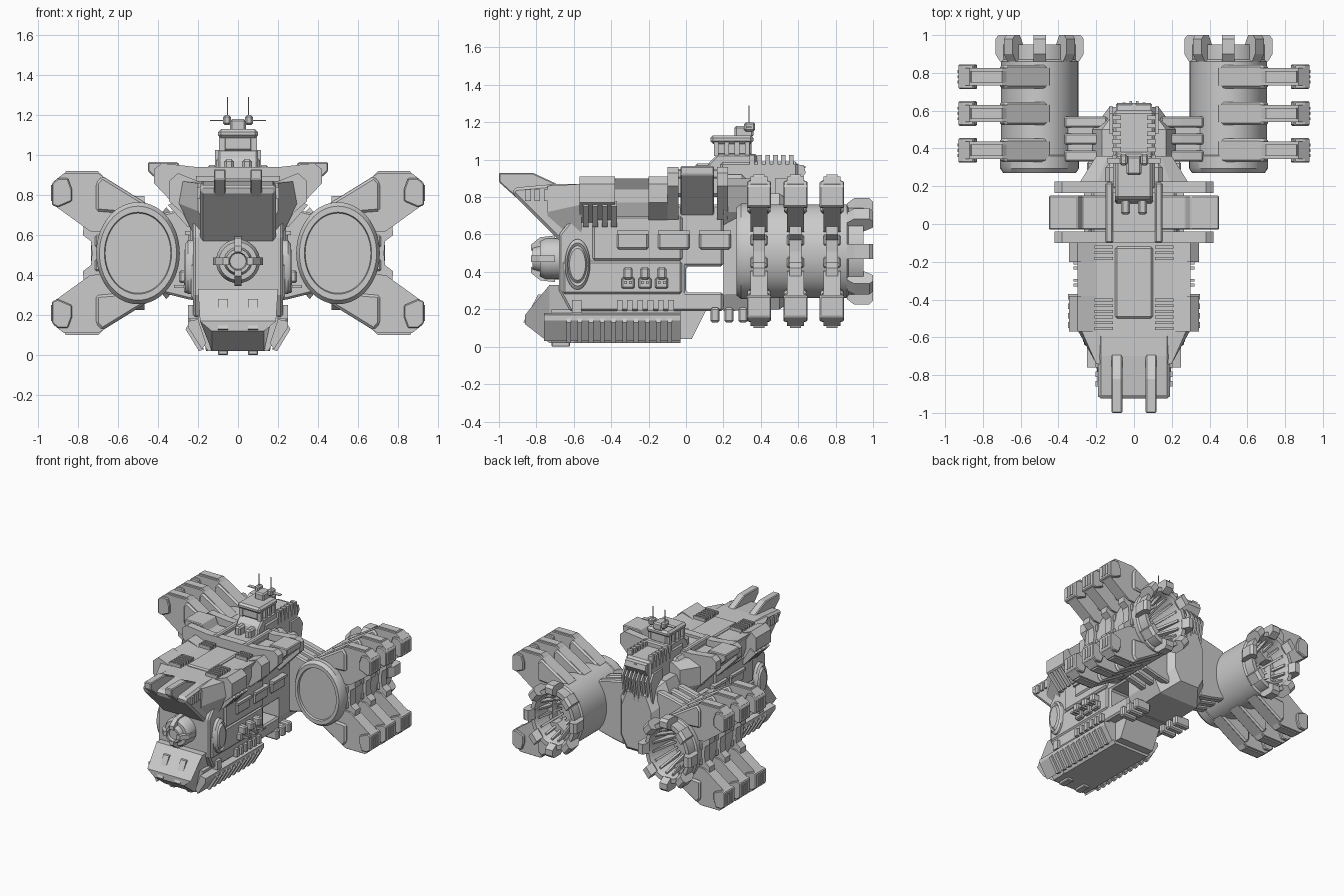
import bpy, bmesh
from math import sin, cos, pi, radians
from mathutils import Matrix

if "Cube" in bpy.data.objects:
    bpy.data.objects.remove(bpy.data.objects["Cube"])

MOVE = Matrix.Translation
IDENTITY = Matrix.Identity(4)


def finish(name, bm, mirror=True, bevel=0, smooth=False):
    """Turn a bmesh into an object, optionally mirrored to the other side."""
    bmesh.ops.recalc_face_normals(bm, faces=bm.faces)
    mesh = bpy.data.meshes.new(name)
    bm.to_mesh(mesh)
    bm.free()
    obj = bpy.data.objects.new(name, mesh)
    bpy.context.collection.objects.link(obj)
    if bevel:
        modifier = obj.modifiers.new("chamfer", "BEVEL")
        modifier.width = bevel
        modifier.segments = 1
    if mirror:
        obj.modifiers.new("mirror", "MIRROR")
    if smooth:
        bpy.ops.object.select_all(action="DESELECT")
        obj.select_set(True)
        bpy.context.view_layer.objects.active = obj
        bpy.ops.object.shade_smooth_by_angle(angle=radians(35))
    return obj


def loft(name, rings, at=(IDENTITY,), **options):
    """Bridge rings of points and cap both ends, once per matrix."""
    bm = bmesh.new()
    for matrix in at:
        loops = [[bm.verts.new(matrix @ MOVE(p).translation) for p in ring] for ring in rings]
        for low, high in zip(loops, loops[1:]):
            for i in range(len(low)):
                bm.faces.new((low[i - 1], low[i], high[i], high[i - 1]))
        bm.faces.new(loops[0])
        bm.faces.new(loops[-1])
    return finish(name, bm, **options)


def prism(name, axis, span, outline, **options):
    place = {"x": lambda t, a, b: (t, a, b),
             "y": lambda t, a, b: (a, t, b),
             "z": lambda t, a, b: (a, b, t)}[axis]
    return loft(name, [[place(t, a, b) for a, b in outline] for t in span], **options)


def box(name, x, y, z, **options):
    outline = [(x[0], y[0]), (x[1], y[0]), (x[1], y[1]), (x[0], y[1])]
    return prism(name, "z", z, outline, **options)


def lathe(name, profile, matrix, segments=48, **options):
    """Spin a (radius, y) profile around the y axis."""
    bm = bmesh.new()
    rings = []
    for radius, y in profile:
        turns = [2 * pi * i / segments for i in range(segments)]
        rings.append([bm.verts.new(matrix @ MOVE((radius * cos(t), y, radius * sin(t))).translation)
                      for t in turns])
    for low, high in zip(rings, rings[1:]):
        for i in range(segments):
            bm.faces.new((low[i - 1], low[i], high[i], high[i - 1]))
    bm.faces.new(rings[0])
    bm.faces.new(rings[-1])
    return finish(name, bm, smooth=True, **options)


def both_sides(half):
    return half + [(-x, z) for x, z in reversed(half)]


def section(y, half):
    return [(x, y, z) for x, z in both_sides(half)]


def along_y(start, step, count):
    return [MOVE((0, start + step * i, 0)) for i in range(count)]


def around(count, offset=0):
    return [Matrix.Rotation(2 * pi * (i + offset) / count, 4, "Y") for i in range(count)]


# Main hull, with the open bay through its flank
prism("main_hull", "x", (-.225, .225),
      [(-.68, .6), (-.68, .3), (-.62, .19), (.2, .19), (.2, .29), (0, .29),
       (0, .43), (.2, .43), (.2, .76), (-.55, .76)], mirror=False, bevel=.012)
loft("rear_hull", [section(y, [(w, low), (w + .05, low + .09), (w + .05, high - .12), (w, high)])
                   for y, w, low, high in ((.2, .17, .19, .82), (.5, .17, .2, .82), (.62, .08, .28, .72))],
     mirror=False)
loft("shoulder", [section(.2, [(.22, .65), (.3, .72), (.3, .86), (.2, .9)]),
                  section(.36, [(.18, .65), (.2, .72), (.2, .86), (.14, .9)])], mirror=False)
box("flank_panel", x=(.2, .24), y=(-.5, -.02), z=(.46, .7), bevel=.012)
box("lower_flank_panel", x=(.2, .235), y=(-.66, -.02), z=(.28, .46), bevel=.012)
box("window_frame", x=(.22, .25), y=(-.37, -.2), z=(.52, .61), bevel=.01, at=along_y(0, .22, 3))
box("window_sill", x=(.22, .265), y=(-.37, -.2), z=(.6, .62), at=along_y(0, .22, 3))

# Flared upper deck and prow
prism("deck", "y", (-.57, -.38), both_sides([(.22, .66), (.345, .77), (.345, .87), (.3, .91), (.2, .87)]), mirror=False)
prism("deck_waist", "y", (-.38, -.2), both_sides([(.22, .66), (.26, .77), (.26, .84), (.3, .9), (.2, .87)]), mirror=False)
prism("rear_deck", "y", (-.2, -.1), both_sides([(.22, .66), (.345, .77), (.345, .87), (.3, .91), (.2, .87)]), mirror=False)
loft("fore_deck", [section(-.74, [(.16, .64), (.2, .72), (.2, .86)]),
                   section(-.56, [(.22, .6), (.3, .76), (.28, .87)])], mirror=False)
prism("prow", "x", (-.19, .19), [(-.67, .56), (-.93, .82), (-.92, .85), (-.7, .87), (-.5, .87), (-.5, .56)],
      mirror=False, bevel=.025)
prism("prow_prong", "x", (.062, .12),
      [(-1, .93), (-.82, .93), (-.69, .87), (-.69, .8), (-.9, .79), (-1, .88)], bevel=.006)
box("prow_cheek_stud", x=(.18, .205), y=(-.86, -.83), z=(.78, .84), at=along_y(0, .05, 3))
box("deck_slat", x=(.11, .21), y=(-.56, -.545), z=(.86, .895), at=along_y(0, .03, 6))
box("rear_deck_slat", x=(.11, .21), y=(-.19, -.175), z=(.86, .895), at=along_y(0, .03, 3))
prism("deck_side_rib", "y", (-.55, -.52), [(.22, .64), (.25, .64), (.35, .75), (.3, .78)],
      at=along_y(0, .05, 4))
box("deck_centre_plate", x=(-.1, .1), y=(-.5, -.12), z=(.86, .885), mirror=False, bevel=.01)

# Cross wing with its bracket frames
wing = [(.22, .7), (.45, .92), (.45, .965), (.3, .965), (.27, .9)]
prism("cross_wing", "y", (-.03, .15), both_sides(wing), mirror=False, bevel=.006)
for y in (-.1, .165):
    prism("wing_bracket", "y", (y, y + .06), both_sides([(.21, .68), (.25, .68), (.42, .86), (.42, .93), (.38, .96), (.2, .94)]),
          mirror=False)
box("wing_spine", x=(-.15, .15), y=(-.1, .32), z=(.8, .92), mirror=False, bevel=.02)
box("wing_rail", x=(.11, .15), y=(-.1, .22), z=(.9, .95), bevel=.008)

# Chin keel with ribbed skirts
loft("chin", [section(-.86, [(.13, .12), (.19, .17)]), section(-.73, [(.13, .02), (.2, .33)]),
              section(-.6, [(.16, .02), (.2, .33)])], mirror=False)
prism("keel", "y", (-.72, -.03), both_sides([(.15, .02), (.2, .1), (.2, .2)]), mirror=False)
prism("skirt", "y", (-.76, -.03), [(.2, .18), (.25, .17), (.25, .14), (.18, .03), (.16, .06)])
prism("skirt_rib", "y", (-.64, -.615), [(.17, .03), (.195, .02), (.262, .13), (.245, .16)],
      at=along_y(0, .06, 10))
prism("keel_tail", "x", (-.15, .15), [(-.04, .04), (.03, .04), (.11, .2), (-.04, .2)], mirror=False)
prism("chin_hook", "x", (.05, .1), [(-.87, .13), (-.79, .28), (-.76, .28), (-.76, .2), (-.84, .12)])
box("keel_skid", x=(.05, .1), y=(-.72, -.62), z=(0, .03), bevel=.005)
box("hull_peg", x=(.2, .25), y=(-.37, -.34), z=(.19, .25), at=along_y(0, .055, 6))
box("bow_peg", x=(.2, .25), y=(-.61, -.56), z=(.18, .25))
box("belly_vent", x=(.12, .25), y=(.13, .18), z=(.13, .21), bevel=.01, at=along_y(0, .075, 3))

# Bow hatch and flank discs
bow = MOVE((0, 0, .47))
lathe("bow_hatch", [(.11, -.66), (.11, -.75), (.095, -.78), (.07, -.78), (.06, -.82), (.045, -.82), (.04, -.8)],
      bow, segments=32, mirror=False)
prism("hatch_clamp", "x", (-.018, .018), [(-.83, .045), (-.83, .075), (-.78, .115), (-.7, .125), (-.7, .05)],
      at=[bow @ turn for turn in around(4)], mirror=False)
lathe("flank_disc", [(.135, -.03), (.135, .025), (.115, .04), (.1, .03), (.085, .045)],
      MOVE((.225, -.58, .44)) @ Matrix.Scale(.5, 4, (0, 1, 0)) @ Matrix.Rotation(-pi / 2, 4, "Z"))

# Broadside turrets
turrets = along_y(-.31, .09, 3)
box("turret_mount", x=(.22, .27), y=(-.035, .035), z=(.31, .37), at=turrets, bevel=.008)
box("turret_head", x=(.23, .295), y=(-.025, .025), z=(.36, .425), at=turrets, bevel=.01)
box("turret_barrel", x=(.26, .32), y=(-.02, -.006), z=(.335, .35), at=turrets + along_y(-.284, .09, 3))

# Bridge tower
box("tower_base", x=(-.11, .11), y=(.18, .6), z=(.8, .99), mirror=False, bevel=.015)
prism("tower_stern", "x", (-.09, .09), [(.55, .98), (.63, .97), (.64, .93), (.58, .84)], mirror=False)
box("battlement", x=(.07, .115), y=(.34, .365), z=(.93, 1.025), at=along_y(0, .042, 6))
prism("tower_front", "x", (-.1, .1), [(.1, .88), (.12, .98), (.17, 1.03), (.38, 1.03), (.38, .88)],
      mirror=False, bevel=.01)
box("tower_buttress", x=(.02, .07), y=(.05, .14), z=(.88, .98), bevel=.012)
box("bridge", x=(-.075, .075), y=(.15, .35), z=(1.02, 1.11), mirror=False, bevel=.012)
box("bridge_rim", x=(-.1, .1), y=(.13, .36), z=(1.085, 1.13), mirror=False, bevel=.015)
box("bridge_pillar", x=(.065, .095), y=(.15, .175), z=(1.02, 1.1), at=along_y(0, .055, 4))
box("lookout", x=(-.04, .04), y=(.26, .36), z=(1.12, 1.18), mirror=False, bevel=.01)
box("sensor_pod", x=(.035, .075), y=(.31, .37), z=(1.15, 1.2), bevel=.01)
box("sensor_blade", x=(.06, .14), y=(.32, .35), z=(1.17, 1.176))
box("antenna", x=(.05, .055), y=(.335, .34), z=(1.18, 1.29))
box("stern_mast", x=(-.01, .01), y=(.6, .64), z=(.955, .965), mirror=False)

# Stern exhaust fins
prism("stern_fin", "x", (.01, .025), [(.5, .9), (.61, .9), (.65, .84), (.62, .66), (.5, .62)],
      at=[MOVE((.035 * i, -.008 * i, 0)) for i in range(4)])

# Engines: elliptical drum, rim clamps and nozzle ribs
engine = MOVE((.5, 0, .51)) @ Matrix.Scale(.82, 4, (1, 0, 0))
lathe("engine_drum", [(.2, .285), (.205, .27), (.235, .27), (.255, .295), (.255, .36), (.25, .365),
                      (.25, .86), (.235, .87), (.235, .95), (.2, .95), (.185, .92), (.15, .7)],
      engine, segments=64)
prism("rim_clamp", "x", (-.04, .04),
      [(.86, .22), (.86, .255), (.9, .285), (.98, .285), (1, .265), (1, .22), (.95, .19)],
      at=[engine @ turn for turn in around(8)])
prism("nozzle_rib", "x", (-.009, .009), [(.72, .1), (.72, .16), (.92, .195), (.92, .17)],
      at=[engine @ turn for turn in around(16, .5)])

# Pylons joining hull and engines
prism("pylon_rib", "y", (.33, .39),
      [(.14, .26), (.25, .28), (.37, .31), (.37, .71), (.25, .74), (.14, .76)], bevel=.01,
      at=along_y(0, .09, 3))
box("pylon_core", x=(.15, .35), y=(.35, .55), z=(.34, .68))

# Outrigger arms, repeated above and below each engine
below = MOVE((0, 0, 1.02)) @ Matrix.Scale(-1, 4, (0, 0, 1))
arms = [m @ flip for m in along_y(.39, .195, 3) for flip in (IDENTITY, below)]
prism("arm", "y", (-.046, .046),
      [(.42, .7), (.45, .755), (.7, .91), (.87, .91), (.92, .87), (.92, .75), (.74, .62), (.55, .6)],
      at=arms)
prism("arm_pad", "y", (-.062, .062), [(.46, .7), (.46, .76), (.68, .895), (.71, .86), (.71, .72)],
      at=arms, bevel=.012)
prism("arm_tip", "y", (-.065, .065), [(.83, .83), (.85, .885), (.9, .885), (.93, .86), (.93, .75), (.9, .74), (.83, .77)],
      at=arms, bevel=.006)
prism("arm_ridge", "y", (-.03, .03), [(.66, .88), (.7, .92), (.86, .92), (.88, .88)], at=arms)
box("tip_vent", x=(.91, .935), y=(-.035, -.02), z=(.77, .85),
    at=[arm @ shift for arm in arms for shift in along_y(0, .0275, 3)])
prism("arm_web", "y", (-.032, .032), [(.6, .5), (.73, .51), (.735, .57), (.775, .6), (.77, .68), (.6, .68)], at=arms)
box("web_clasp", x=(.66, .715), y=(-.045, .045), z=(.54, .6), at=arms, bevel=.008)
